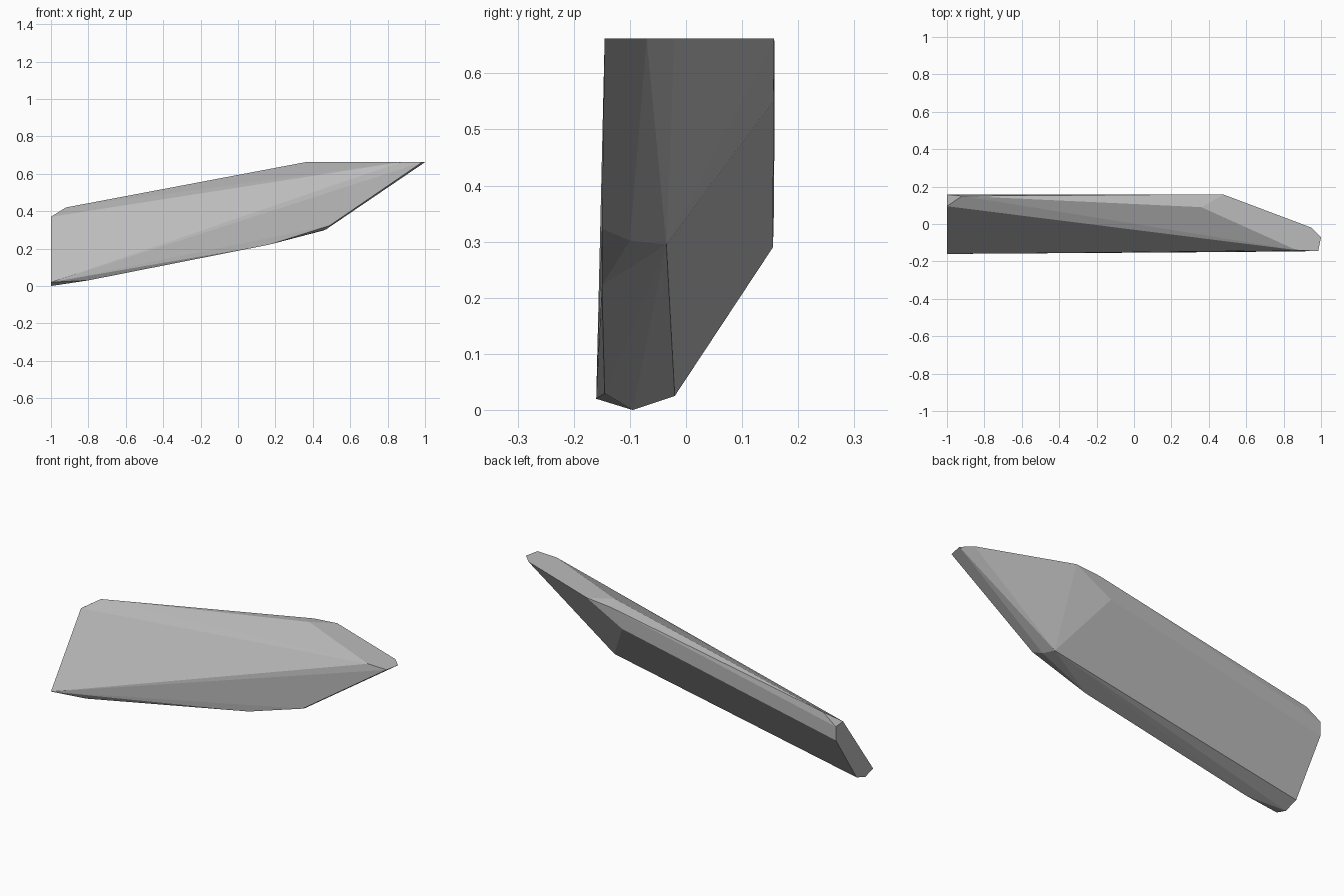
import bpy
import bmesh

# Remove the default cube
cube = bpy.data.objects.get("Cube")
if cube:
    bpy.data.objects.remove(cube, do_unlink=True)

# Plain grey stone
stone = bpy.data.materials.new("grey_stone")
stone.use_nodes = True
grey = (0.5, 0.5, 0.5, 1)
stone.diffuse_color = grey
stone.node_tree.nodes["Principled BSDF"].inputs["Base Color"].default_value = grey

# Flat broken end
broken_end = [(-1, y, z) for y, z in (
    (-.16, .02), (-.095, 0), (-.02, .025), (.155, .29), (.157, .365), (.095, .37))]

# Level top, running out to the sharp tip
top = [(x, y, .662) for x, y in (
    (.36, .09), (.48, .157), (.95, -.02), (1, -.07), (.985, -.145), (.87, -.14))]

# Corners of the long sides and the slanted cut under the tip
sides = [(-.92, .15, .42), (.34, .158, .65), (.27, .156, .55)]
underside = [(-.8, -.145, .03), (.17, -.15, .222), (.45, -.035, .295),
             (.47, -.1, .302), (.49, -.15, .323)]

# Wrap the corners in one faceted shard
bm = bmesh.new()
for corner in broken_end + top + sides + underside:
    bm.verts.new(corner)
hull = bmesh.ops.convex_hull(bm, input=bm.verts)
loose = [v for v in bm.verts if not v.link_faces]
bmesh.ops.delete(bm, geom=loose, context='VERTS')
bmesh.ops.dissolve_limit(bm, angle_limit=.01, verts=bm.verts, edges=bm.edges)
bmesh.ops.recalc_face_normals(bm, faces=bm.faces)

mesh = bpy.data.meshes.new("rock_shard")
bm.to_mesh(mesh)
bm.free()
mesh.materials.append(stone)
shard = bpy.data.objects.new("rock_shard", mesh)
bpy.context.collection.objects.link(shard)
